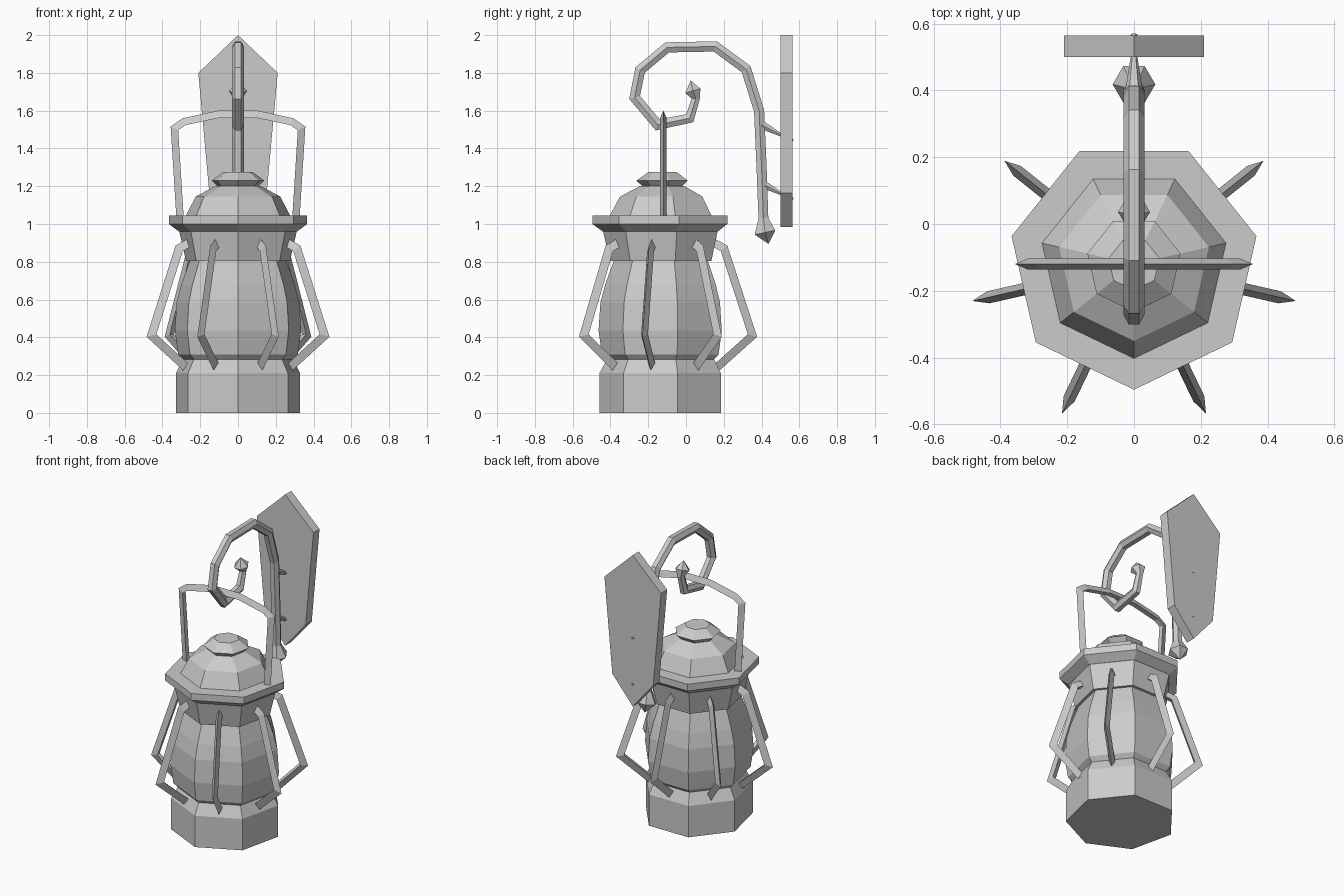
import bpy, bmesh
from math import sin, cos, pi, radians
from mathutils import Vector, Matrix

cube = bpy.data.objects.get("Cube")
if cube:
    bpy.data.objects.remove(cube)

AXIS_Y = -0.12
SIDES = 7

grey = bpy.data.materials.new("grey_metal")
grey.use_nodes = True
GREY = (0.6, 0.6, 0.6, 1)
grey.diffuse_color = GREY
grey.node_tree.nodes["Principled BSDF"].inputs["Base Color"].default_value = GREY


def finish(name, bm):
    bmesh.ops.remove_doubles(bm, verts=bm.verts, dist=0.0005)
    bmesh.ops.recalc_face_normals(bm, faces=bm.faces)
    mesh = bpy.data.meshes.new(name)
    bm.to_mesh(mesh)
    bm.free()
    mesh.materials.append(grey)
    obj = bpy.data.objects.new(name, mesh)
    bpy.context.collection.objects.link(obj)
    return obj


def ngon(n, start=0.0):
    return [(cos(start + 2 * pi * k / n), sin(start + 2 * pi * k / n)) for k in range(n)]


def sweep(name, path, radii, section, normal, miter=True):
    """Sweep a section along a flat path whose plane has the given normal."""
    bm = bmesh.new()
    path = [Vector(p) for p in path]
    normal = Vector(normal)
    rings = []
    for i, p in enumerate(path):
        before = (p - path[i - 1]).normalized() if i else None
        after = (path[i + 1] - p).normalized() if i + 1 < len(path) else None
        before, after = before or after, after or before
        tangent = (before + after).normalized()
        stretch = 1 / tangent.dot(after) if miter else 1
        out = normal.cross(tangent) * stretch
        rings.append([bm.verts.new(p + radii[i] * (out * u + normal * v)) for u, v in section])
    n = len(section)
    for a, b in zip(rings, rings[1:]):
        for k in range(n):
            bm.faces.new((a[k], a[(k + 1) % n], b[(k + 1) % n], b[k]))
    bm.faces.new(rings[0])
    bm.faces.new(rings[-1])
    return finish(name, bm)


def lathe(name, profile):
    """Seven-sided turned part, one corner facing the front."""
    return sweep(name, [(0, AXIS_Y, z) for r, z in profile],
                 [r for r, z in profile], ngon(SIDES), (1, 0, 0))


# Lantern body
lathe("base", [(.338, 0), (.338, .21), (.298, .285)])
lathe("globe", [(.295, .28), (.325, .31), (.343, .435), (.333, .585), (.308, .68), (.262, .805)])
lathe("collar", [(.282, .803), (.32, .965)])
lathe("rim", [(.32, .96), (.376, 1.0), (.376, 1.045)])
lathe("dome", [(.285, 1.04), (.23, 1.145), (.125, 1.2)])
lathe("top_knob", [(.105, 1.195), (.143, 1.23), (.078, 1.275)])

# Ridged three-sided bar used by the guards and the handle
BAR = [(1, 0), (-.85, .8), (-.85, -.8)]

# Guard bars around the globe
guard_path = [(0, .265, .90), (0, .32, .87), (0, .47, .41), (0, .28, .24)]
for k in range(SIDES):
    guard = sweep(f"guard_bar_{k + 1}", guard_path, [.023] * 4, BAR, (1, 0, 0))
    guard.data.transform(Matrix.Translation((0, AXIS_Y, 0)) @ Matrix.Rotation(2 * pi * k / SIDES, 4, "Z"))

# Carrying handle
half = [(.305, 1.03), (.335, 1.505), (.285, 1.54), (.1, 1.58)]
handle = half + [(-x, z) for x, z in reversed(half)]
sweep("handle", [(x, AXIS_Y, z) for x, z in handle], [.021] * len(handle), BAR, (0, 1, 0))

# Curled wall hook with a pointed tip at each end
hook = [(.437, .895, 0), (.418, .955, .064), (.41, 1.03, .03), (.4, 1.3, .031), (.387, 1.6, .031),
        (.318, 1.82, .031), (.155, 1.94, .031), (-.1, 1.935, .031), (-.243, 1.815, .031),
        (-.272, 1.67, .031), (-.15, 1.525, .031), (.02, 1.56, .028), (.052, 1.665, .024),
        (.036, 1.705, .048), (.025, 1.76, 0)]
HEX = ngon(6, pi / 2)
sweep("hook", [(0, y, z) for y, z, r in hook], [r for y, z, r in hook], HEX, (1, 0, 0))

# Nails joining the hook to the wall plate
for name, z in (("upper_nail", 1.525), ("lower_nail", 1.215)):
    sweep(name, [(0, .4, z), (0, .5, z - .052), (0, .567, z - .085)], [.026, .01, .01], HEX, (1, 0, 0))

# Wall plate
bm = bmesh.new()
outline = [(0, 2), (.21, 1.8), (.152, 1.165), (0, .985), (-.152, 1.165), (-.21, 1.8)]
face = bm.faces.new([bm.verts.new((x, .5, z)) for x, z in outline])
extruded = bmesh.ops.extrude_face_region(bm, geom=[face], use_keep_orig=True)
bmesh.ops.translate(bm, vec=(0, .065, 0),
                    verts=[v for v in extruded["geom"] if isinstance(v, bmesh.types.BMVert)])
finish("wall_plate", bm)
